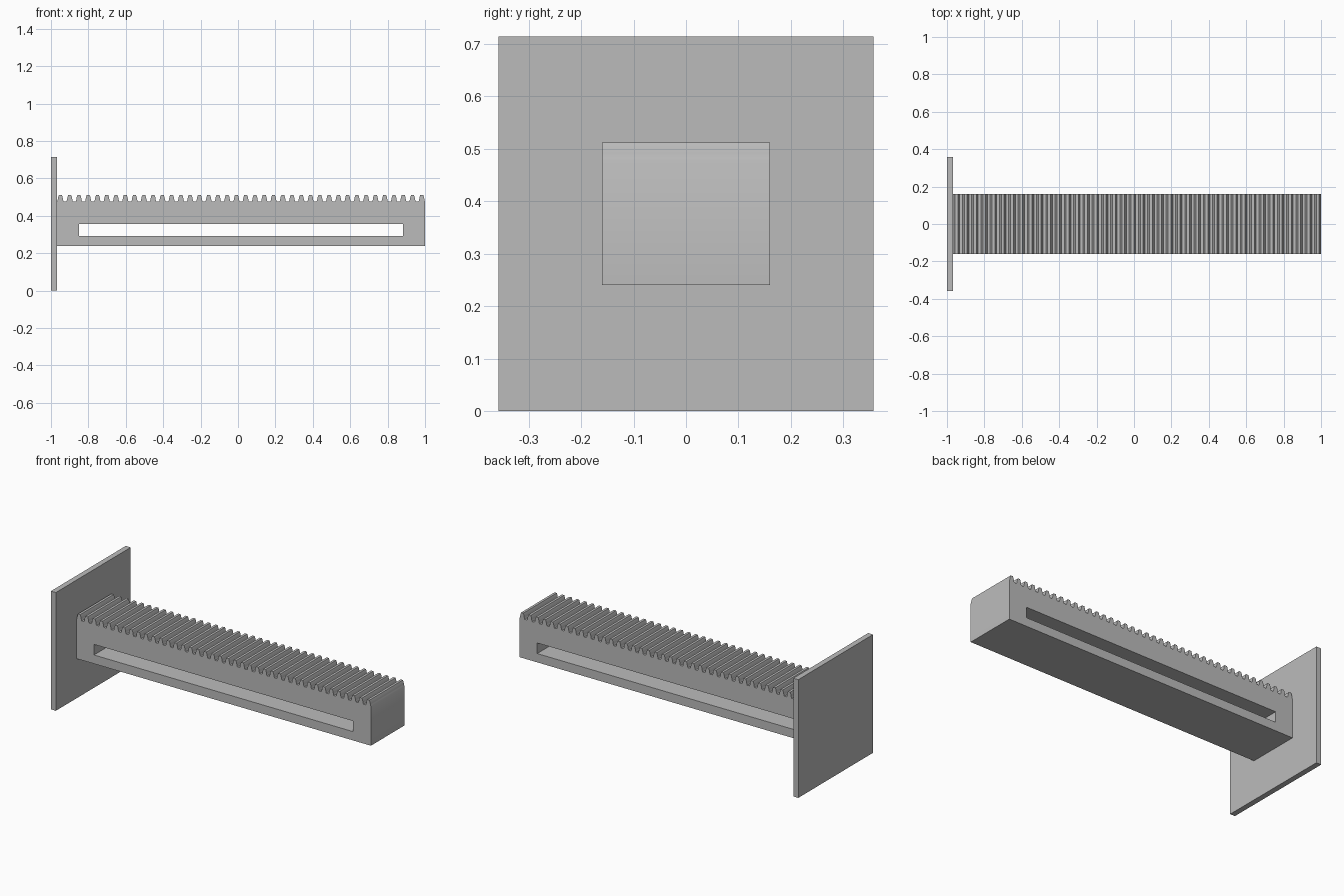
import bpy
import bmesh

cube = bpy.data.objects.get("Cube")
if cube:
    bpy.data.objects.remove(cube, do_unlink=True)

GREY = (0.5, 0.5, 0.5, 1.0)
mat = bpy.data.materials.new("plain grey")
mat.use_nodes = True
mat.diffuse_color = GREY
mat.node_tree.nodes["Principled BSDF"].inputs["Base Color"].default_value = GREY

# Main dimensions
WALL_X, END_X = -0.967, 1.0
BOTTOM, ROOT, TIP = 0.24, 0.477, 0.512
HALF_DEPTH = 0.16
TEETH = 40
BASE_HALF = 0.0175
PITCH = (END_X - WALL_X - 2 * BASE_HALF) / (TEETH - 1)

# Half of one tooth flank: distance from the tooth centre, height above root
FLANK = [(BASE_HALF, 0), (0.0148, 0.006), (0.0135, 0.014),
         (0.0112, 0.025), (0.0075, TIP - ROOT)]


def add_object(name, bm):
    bmesh.ops.recalc_face_normals(bm, faces=bm.faces)
    mesh = bpy.data.meshes.new(name)
    bm.to_mesh(mesh)
    bm.free()
    mesh.materials.append(mat)
    obj = bpy.data.objects.new(name, mesh)
    bpy.context.collection.objects.link(obj)
    return obj


def add_loop(bm, points):
    verts = [bm.verts.new((x, -HALF_DEPTH, z)) for x, z in points]
    return [bm.edges.new((a, b)) for a, b in zip(verts, verts[1:] + verts[:1])]


# Toothed bar outline, running from the plate to the free end
outline = [(END_X, BOTTOM), (WALL_X, BOTTOM)]
for i in range(TEETH):
    centre = WALL_X + BASE_HALF + i * PITCH
    outline += [(centre - dx, ROOT + dz) for dx, dz in FLANK]
    outline += [(centre + dx, ROOT + dz) for dx, dz in reversed(FLANK)]

# Long slot through the bar
slot = [(-0.85, 0.293), (0.882, 0.293), (0.882, 0.357), (-0.85, 0.357)]

# Fill the outline around the slot and extrude it through the depth
bm = bmesh.new()
edges = add_loop(bm, outline) + add_loop(bm, slot)
bmesh.ops.triangle_fill(bm, edges=edges, use_beauty=True, use_dissolve=False)
result = bmesh.ops.extrude_face_region(bm, geom=bm.faces[:], use_keep_orig=True)
moved = [v for v in result["geom"] if isinstance(v, bmesh.types.BMVert)]
bmesh.ops.translate(bm, verts=moved, vec=(0, 2 * HALF_DEPTH, 0))
rack = add_object("toothed_bar", bm)

# Smooth the curved flanks only
bpy.ops.object.select_all(action="DESELECT")
rack.select_set(True)
bpy.context.view_layer.objects.active = rack
bpy.ops.object.shade_smooth_by_angle(angle=0.5)

# Square end plate
SIDE = 0.714
bm = bmesh.new()
bmesh.ops.create_cube(bm, size=1)
bmesh.ops.scale(bm, verts=bm.verts, vec=(WALL_X + 1, SIDE, SIDE))
bmesh.ops.translate(bm, verts=bm.verts, vec=((WALL_X - 1) / 2, 0, SIDE / 2))
add_object("end_plate", bm)
